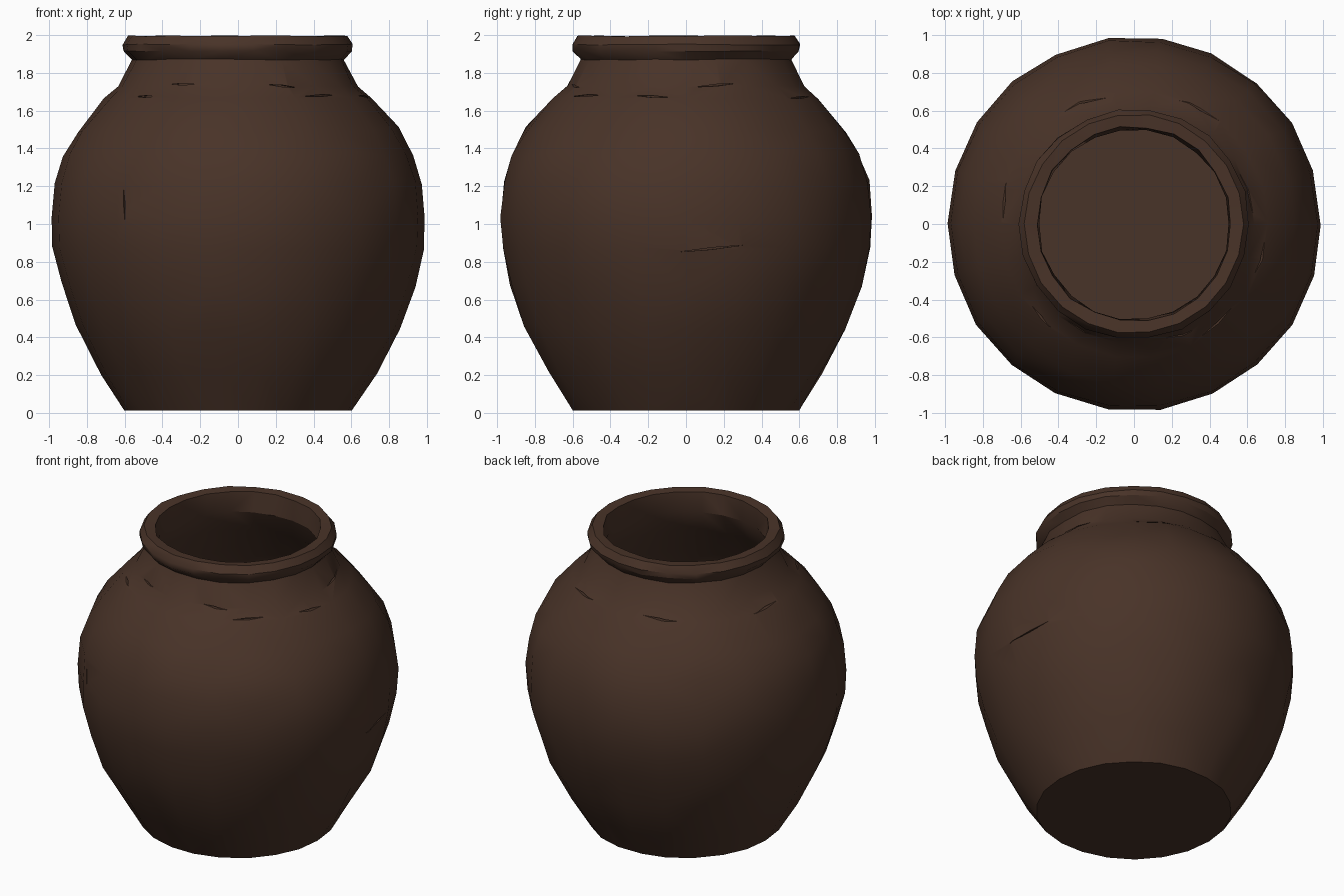
import bpy, bmesh, math, random
from mathutils import Vector, Matrix

if "Cube" in bpy.data.objects:
    bpy.data.objects.remove(bpy.data.objects["Cube"])

random.seed(7)
SIDES = 22

clay = bpy.data.materials.new("dark brown clay")
clay.diffuse_color = (0.066, 0.033, 0.021, 1)
clay.use_nodes = True
clay.node_tree.nodes["Principled BSDF"].inputs["Base Color"].default_value = clay.diffuse_color

# (radius, height, jitter): up the outside, over the rim, down the inside
profile = [
    (0.605, 0.015, 0.004), (0.73, 0.21, 0.008), (0.86, 0.46, 0.008),
    (0.935, 0.68, 0.008), (0.98, 0.87, 0.006), (0.99, 1.04, 0.004),
    (0.975, 1.22, 0.006), (0.925, 1.37, 0.008), (0.85, 1.50, 0.008),
    (0.71, 1.665, 0.006), (0.635, 1.73, 0.006), (0.565, 1.87, 0.005),
    (0.605, 1.915, 0.005), (0.61, 1.95, 0.005), (0.58, 1.996, 0.003),
    (0.515, 1.99, 0.006), (0.505, 1.86, 0.005), (0.58, 1.70, 0.005),
    (0.78, 1.46, 0.005), (0.90, 1.20, 0.005), (0.91, 0.98, 0.005),
    (0.86, 0.68, 0.005), (0.78, 0.44, 0.005), (0.56, 0.10, 0.003),
]

# Jar body: a slightly uneven hand-thrown lathe
bm = bmesh.new()
rings = []
for r, z, j in profile:
    ring = []
    for i in range(SIDES):
        a = 2 * math.pi * (i + random.uniform(-8, 8) * j) / SIDES
        rr = r + random.uniform(-j, j)
        zz = z + random.uniform(-1, 1) * (j * 2 if 0.1 < z < 1.6 else 0.003)
        ring.append(bm.verts.new((rr * math.cos(a), rr * math.sin(a), zz)))
    rings.append(ring)
for lo, hi in zip(rings, rings[1:]):
    for i in range(SIDES):
        k = (i + 1) % SIDES
        q = [lo[i], lo[k], hi[k], hi[i]]
        if random.random() < 0.5:
            q = q[1:] + q[:1]
        bm.faces.new((q[0], q[1], q[2]))
        bm.faces.new((q[0], q[2], q[3]))
# Flat underside and inner floor
for v in rings[0]:
    v.co.z = 0.012
for v in rings[-1]:
    v.co.z = 0.10
bm.faces.new(rings[0][::-1])
bm.faces.new(rings[-1])
bmesh.ops.recalc_face_normals(bm, faces=bm.faces[:])
mesh = bpy.data.meshes.new("jar")
bm.to_mesh(mesh)
bm.free()
mesh.materials.append(clay)
jar = bpy.data.objects.new("jar", mesh)
bpy.context.collection.objects.link(jar)

# Thin scratches: (angle in degrees, radius, height, length, tilt in degrees)
scratches = [
    (225, 0.685, 1.675, 0.15, 0), (310, 0.69, 1.68, 0.22, 2),
    (292, 0.625, 1.73, 0.16, -6), (242, 0.625, 1.74, 0.14, 0),
    (15, 0.625, 1.735, 0.22, 5), (345, 0.69, 1.675, 0.18, -3),
    (60, 0.69, 1.67, 0.24, 3), (112, 0.69, 1.675, 0.24, -3),
    (170, 0.69, 1.67, 0.22, 4), (8, 0.965, 0.87, 0.34, 6),
    (232, 0.97, 1.10, 0.18, 95),
]
cutter_bm = bmesh.new()
for ang, r, z, length, tilt in scratches:
    a = math.radians(ang)
    place = (Matrix.Rotation(a, 4, 'Z') @ Matrix.Translation((r, 0, z))
             @ Matrix.Rotation(math.radians(tilt), 4, 'X')
             @ Matrix.Diagonal((0.04, length, 0.010, 1)))
    # Diamond outline so each scratch tapers at both ends
    pts = [Vector((x, y, h)) for x in (-0.5, 0.5)
           for y, h in ((-0.5, 0), (0, -0.5), (0.5, 0), (0, 0.5))]
    v = [cutter_bm.verts.new(place @ p) for p in pts]
    cutter_bm.faces.new(v[:4])
    cutter_bm.faces.new(v[4:])
    for i in range(4):
        k = (i + 1) % 4
        cutter_bm.faces.new((v[i], v[k], v[k + 4], v[i + 4]))
bmesh.ops.recalc_face_normals(cutter_bm, faces=cutter_bm.faces[:])
cutter_mesh = bpy.data.meshes.new("scratch_cutter")
cutter_bm.to_mesh(cutter_mesh)
cutter_bm.free()
cutter_mesh.materials.append(clay)
cutter = bpy.data.objects.new("scratch_cutter", cutter_mesh)
bpy.context.collection.objects.link(cutter)
cutter.hide_render = True

# Cut the scratches, then discard the cutter
mod = jar.modifiers.new("scratches", 'BOOLEAN')
mod.operation = 'DIFFERENCE'
mod.solver = 'EXACT'
mod.object = cutter
bpy.context.view_layer.objects.active = jar
jar.select_set(True)
bpy.ops.object.modifier_apply(modifier=mod.name)
bpy.data.objects.remove(cutter)
bpy.ops.object.shade_smooth_by_angle(angle=math.radians(30))
